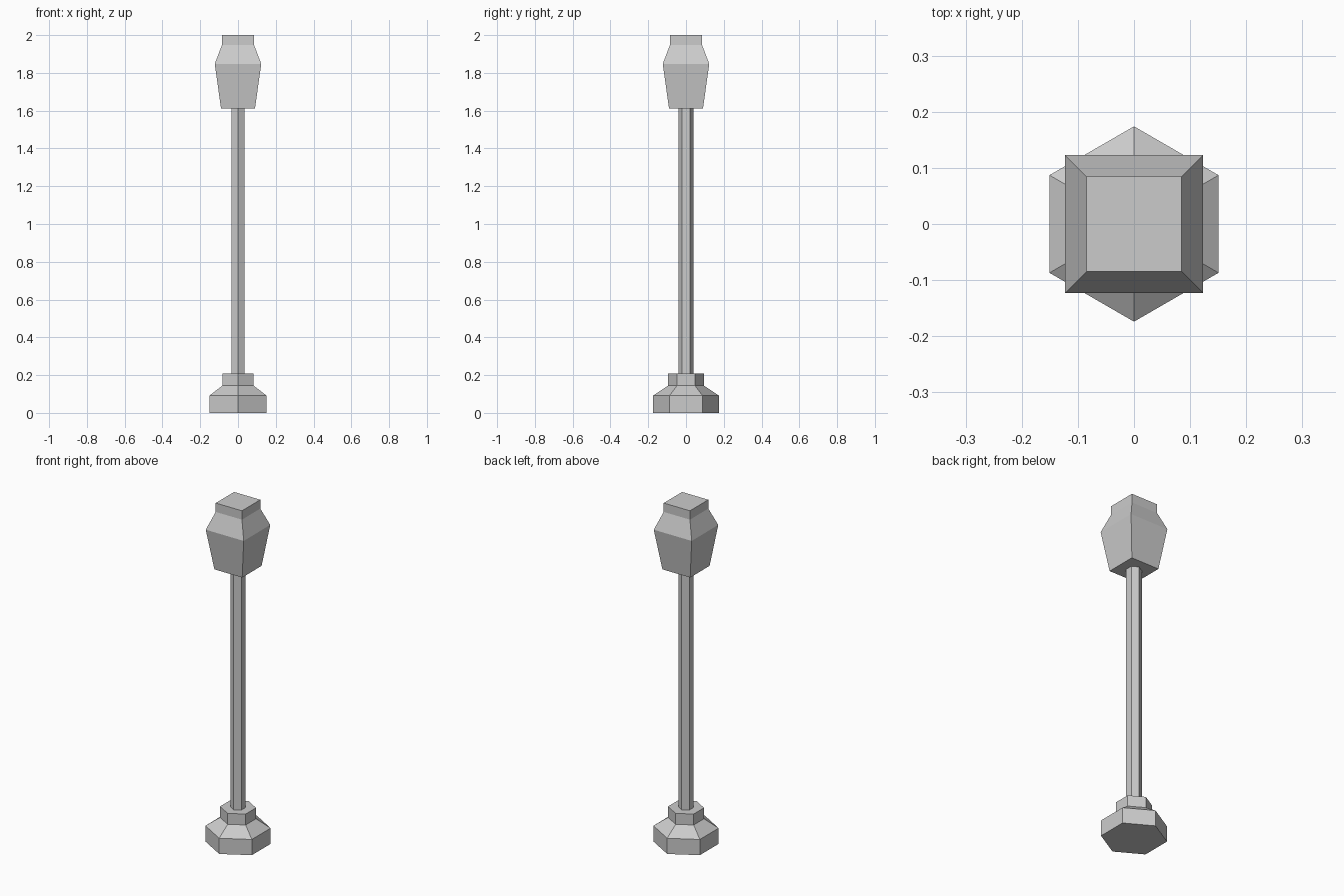
import bpy, bmesh
from math import cos, sin, pi

if "Cube" in bpy.data.objects:
    bpy.data.objects.remove(bpy.data.objects["Cube"])


def stack(name, sides, turn, profile):
    """Closed flat-faced solid: n-sided rings given as (radius, height)."""
    bm = bmesh.new()
    rings = [[bm.verts.new((r * cos(turn + 2 * pi * i / sides),
                            r * sin(turn + 2 * pi * i / sides), z))
              for i in range(sides)] for r, z in profile]
    for low, high in zip(rings, rings[1:]):
        for i in range(sides):
            j = (i + 1) % sides
            bm.faces.new((low[i], low[j], high[j], high[i]))
    bm.faces.new(rings[0][::-1])
    bm.faces.new(rings[-1])
    mesh = bpy.data.meshes.new(name)
    bm.to_mesh(mesh)
    bm.free()
    obj = bpy.data.objects.new(name, mesh)
    bpy.context.collection.objects.link(obj)
    return obj


# Hexagonal stepped foot, corners pointing to front and back
stack("base", 6, pi / 2, [(0.174, 0), (0.174, 0.092), (0.096, 0.144), (0.096, 0.208)])

# Slim hexagonal post
stack("post", 6, pi / 2, [(0.041, 0.208), (0.041, 1.612)])

# Square lantern head with flared body, sloped shoulder and cap
lantern = [(0.09, 1.612), (0.123, 1.848), (0.085, 1.948), (0.085, 2.0)]
stack("lantern", 4, pi / 4, [(half * 2 ** 0.5, z) for half, z in lantern])
